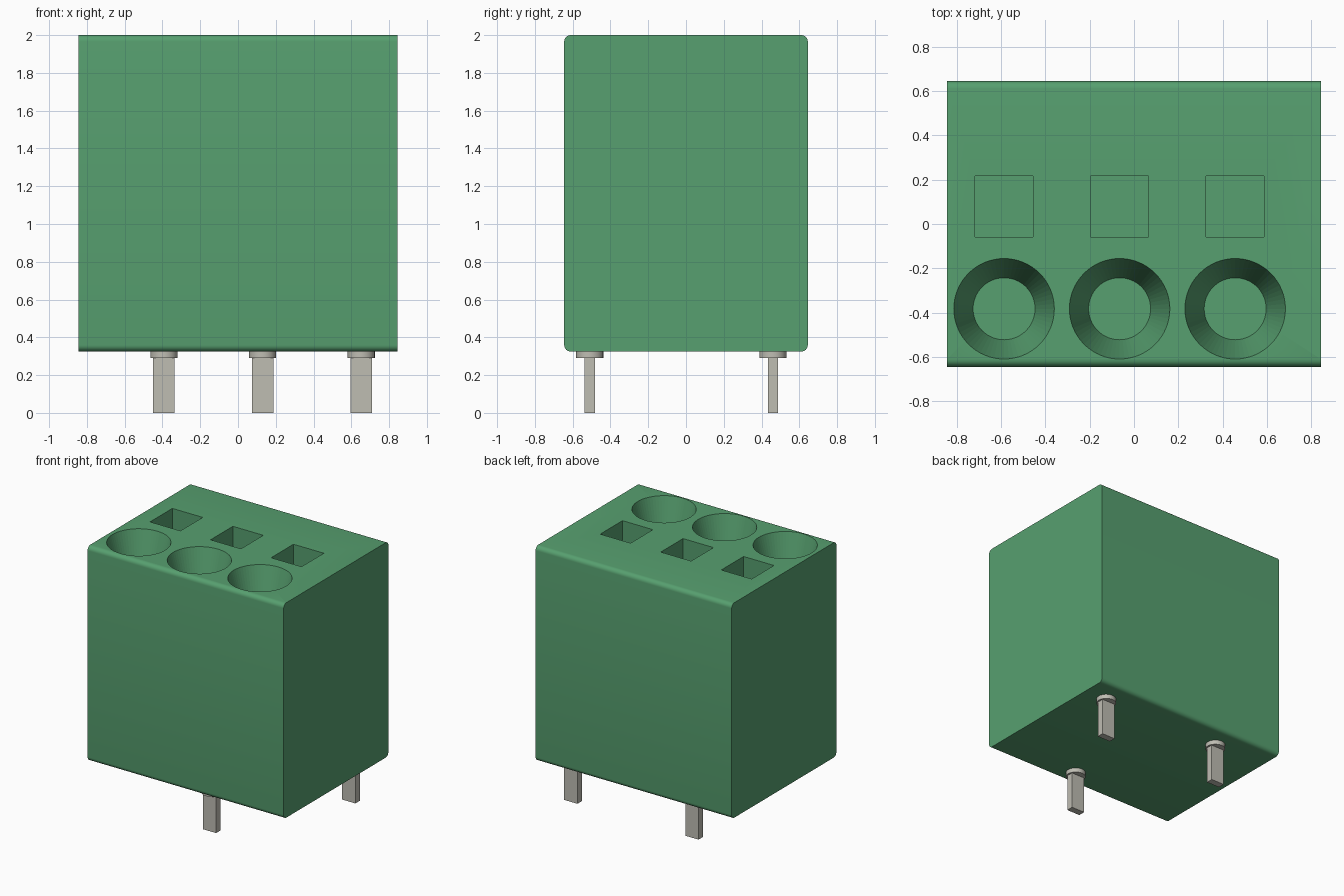
import bpy, bmesh
from mathutils import Matrix, Vector

if "Cube" in bpy.data.objects:
    bpy.data.objects.remove(bpy.data.objects["Cube"])


def material(name, colour):
    mat = bpy.data.materials.new(name)
    mat.use_nodes = True
    mat.diffuse_color = colour
    mat.node_tree.nodes["Principled BSDF"].inputs["Base Color"].default_value = colour
    return mat


green = material("green plastic", (0.095, 0.35, 0.16, 1))
metal = material("tinned metal", (0.52, 0.51, 0.45, 1))


def finish(name, bm, mat):
    mesh = bpy.data.meshes.new(name)
    bm.to_mesh(mesh)
    bm.free()
    mesh.materials.append(mat)
    obj = bpy.data.objects.new(name, mesh)
    bpy.context.collection.objects.link(obj)
    return obj


def add_box(bm, low, high):
    low, high = Vector(low), Vector(high)
    place = Matrix.Translation((low + high) / 2) @ Matrix.Diagonal((*(high - low), 1))
    bmesh.ops.create_cube(bm, size=1, matrix=place)


def add_cone(bm, centre, low_z, high_z, low_r, high_r, sides=64):
    place = Matrix.Translation((*centre, (low_z + high_z) / 2))
    bmesh.ops.create_cone(bm, cap_ends=True, segments=sides, radius1=low_r,
                          radius2=high_r, depth=high_z - low_z, matrix=place)


def smooth(obj):
    bpy.ops.object.select_all(action="DESELECT")
    obj.select_set(True)
    bpy.context.view_layer.objects.active = obj
    bpy.ops.object.shade_smooth_by_angle(angle=0.6)


# Housing block, rounded along the four long edges
bm = bmesh.new()
add_box(bm, (-0.845, -0.645, 0.325), (0.845, 0.645, 2))
long_edges = [e for e in bm.edges if abs(e.verts[0].co.x - e.verts[1].co.x) > 1]
bmesh.ops.bevel(bm, geom=long_edges, offset=0.034, segments=6, profile=0.5,
                affect="EDGES")
housing = finish("housing", bm, green)

# Wire funnels and release slots cut into the top
pitch = 0.522
bm = bmesh.new()
for i in range(3):
    x = -0.587 + i * pitch
    depth, over = 0.32, 0.02
    flare = (0.227 - 0.14) / depth
    add_cone(bm, (x, -0.383), 2 - depth, 2 + over, 0.14, 0.227 + flare * over)
    add_box(bm, (x - 0.131, -0.058, 1.6), (x + 0.131, 0.217, 2.05))
cutter = finish("opening_cutter", bm, green)
cutter.hide_render = True

cut = housing.modifiers.new("openings", "BOOLEAN")
cut.object = cutter
cut.solver = "EXACT"
smooth(housing)
bpy.context.view_layer.objects.active = housing
for modifier in [m.name for m in housing.modifiers]:
    bpy.ops.object.modifier_apply(modifier=modifier)
bpy.data.objects.remove(cutter)

# Staggered solder pins with round collars
for i, y in enumerate((0.46, -0.51, 0.46)):
    x = -0.392 + i * pitch
    bm = bmesh.new()
    add_box(bm, (x - 0.057, y - 0.027, 0), (x + 0.057, y + 0.027, 0.3))
    finish(f"pin_{i + 1}", bm, metal)
    bm = bmesh.new()
    add_cone(bm, (x, y), 0.29, 0.33, 0.072, 0.072, 32)
    smooth(finish(f"pin_collar_{i + 1}", bm, metal))
